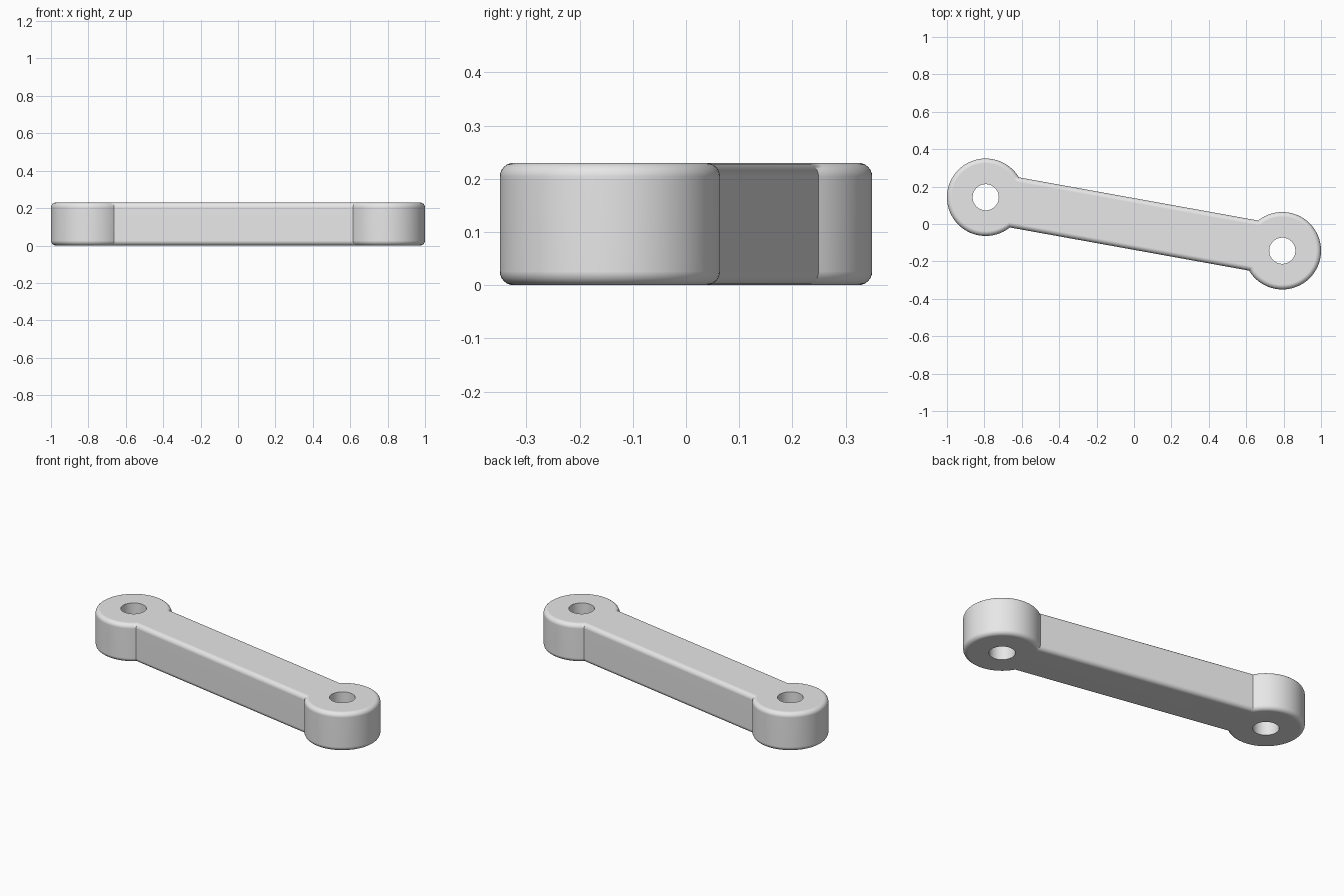
import bpy, bmesh
from math import asin, atan2, cos, sin, hypot, pi

cube = bpy.data.objects.get("Cube")
if cube:
    bpy.data.objects.remove(cube, do_unlink=True)

END = (0.793, -0.143)      # centre of the left boss; the other is opposite
BOSS_R, HOLE_R = 0.207, 0.07
BAR_HALF = 0.136
HEIGHT, FILLET = 0.23, 0.026
ARC_STEPS = 72
REACH, TILT = hypot(*END), atan2(END[1], END[0])

# Material
grey = bpy.data.materials.new("light_grey")
grey.use_nodes = True
colour = (0.8, 0.8, 0.8, 1)
grey.diffuse_color = colour
grey.node_tree.nodes["Principled BSDF"].inputs["Base Color"].default_value = colour


def outline():
    """Two boss arcs joined by the straight bar sides, counter-clockwise."""
    join = asin(BAR_HALF / BOSS_R)
    sweep = 2 * (pi - join)
    points = []
    for turn in (0, pi):
        for i in range(ARC_STEPS + 1):
            a = -pi + join + sweep * i / ARC_STEPS
            x, y = REACH + BOSS_R * cos(a), BOSS_R * sin(a)
            t = turn + TILT
            points.append((x * cos(t) - y * sin(t), x * sin(t) + y * cos(t), 0))
    return points


# Link body: extruded outline with rounded top and bottom rims
bm = bmesh.new()
base = bm.faces.new([bm.verts.new(p) for p in outline()])
top = bmesh.ops.extrude_face_region(bm, geom=[base], use_keep_orig=True)
bmesh.ops.translate(bm, vec=(0, 0, HEIGHT),
                    verts=[g for g in top["geom"] if isinstance(g, bmesh.types.BMVert)])
bmesh.ops.recalc_face_normals(bm, faces=bm.faces)
rims = [e for e in bm.edges if abs(e.verts[0].co.z - e.verts[1].co.z) < 1e-5]
bmesh.ops.bevel(bm, geom=rims, offset=FILLET, offset_type='OFFSET',
                segments=6, profile=0.5, affect='EDGES')
mesh = bpy.data.meshes.new("link_arm")
bm.to_mesh(mesh)
bm.free()
mesh.materials.append(grey)
arm = bpy.data.objects.new("link_arm", mesh)
bpy.context.collection.objects.link(arm)
bpy.context.view_layer.objects.active = arm

# Pin holes through both bosses
for side, name in ((1, "left_hole_cutter"), (-1, "right_hole_cutter")):
    bpy.ops.mesh.primitive_cylinder_add(
        vertices=48, radius=HOLE_R, depth=HEIGHT * 2,
        location=(side * END[0], side * END[1], HEIGHT / 2))
    cutter = bpy.context.object
    cutter.name = name
    cutter.hide_render = True
    cutter.data.materials.append(grey)
    bpy.ops.object.select_all(action='DESELECT')
    arm.select_set(True)
    bpy.context.view_layer.objects.active = arm
    hole = arm.modifiers.new("pin_hole", 'BOOLEAN')
    hole.operation, hole.solver, hole.object = 'DIFFERENCE', 'EXACT', cutter
    bpy.ops.object.modifier_apply(modifier=hole.name)
    bpy.data.objects.remove(cutter, do_unlink=True)

# Smooth rounded rims, crisp hole edges and joints
bpy.ops.object.shade_smooth_by_angle(angle=pi / 6)
weighted = arm.modifiers.new("even_shading", 'WEIGHTED_NORMAL')
weighted.keep_sharp = True
